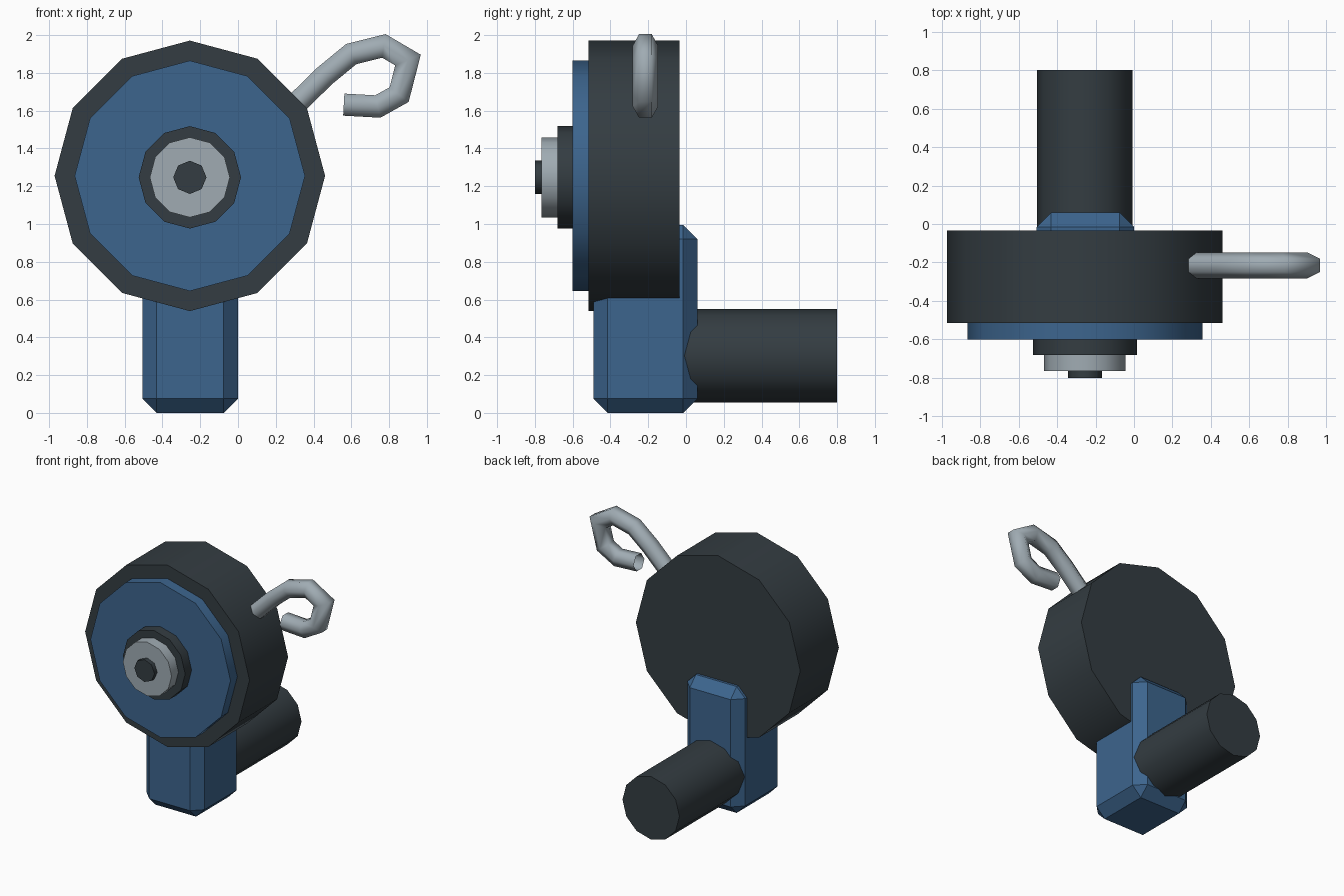
import bpy
import bmesh
import math
from mathutils import Vector

if "Cube" in bpy.data.objects:
    bpy.data.objects.remove(bpy.data.objects["Cube"])


def material(name, rgb):
    m = bpy.data.materials.new(name)
    m.use_nodes = True
    m.diffuse_color = (*rgb, 1)
    m.node_tree.nodes["Principled BSDF"].inputs["Base Color"].default_value = (*rgb, 1)
    return m


DARK = material("charcoal", (0.034, 0.046, 0.054))
BLUE = material("steel blue", (0.046, 0.130, 0.270))
SILVER = material("silver grey", (0.350, 0.410, 0.450))


def add_object(name, bm, mat, smooth_angle=None):
    bmesh.ops.recalc_face_normals(bm, faces=bm.faces)
    mesh = bpy.data.meshes.new(name)
    bm.to_mesh(mesh)
    bm.free()
    mesh.materials.append(mat)
    ob = bpy.data.objects.new(name, mesh)
    bpy.context.collection.objects.link(ob)
    if smooth_angle:
        bpy.ops.object.select_all(action='DESELECT')
        ob.select_set(True)
        bpy.context.view_layer.objects.active = ob
        bpy.ops.object.shade_smooth_by_angle(angle=math.radians(smooth_angle))
    return ob


CX = -0.255


def disc(name, mat, radius, y0, y1, z, sides=12):
    """Closed cylinder along y with a corner pointing straight up."""
    bm = bmesh.new()
    rings = []
    for y in (y0, y1):
        rings.append([bm.verts.new((CX + radius * math.sin(a), y, z + radius * math.cos(a)))
                      for a in (math.tau * i / sides for i in range(sides))])
        bm.faces.new(rings[-1])
    for i in range(sides):
        j = (i + 1) % sides
        bm.faces.new((rings[0][i], rings[0][j], rings[1][j], rings[1][i]))
    return add_object(name, bm, mat, 50)


# Stacked round parts, back to front
disc("drum", DARK, 0.716, -0.515, -0.035, 1.255)
disc("face_plate", BLUE, 0.61, -0.60, -0.50, 1.255)
disc("hub", DARK, 0.271, -0.68, -0.59, 1.247)
disc("hub_cap", SILVER, 0.212, -0.765, -0.67, 1.247)
disc("centre_pin", DARK, 0.088, -0.80, -0.755, 1.247, 8)

# Handle pointing backwards from the stem
disc("rear_handle", DARK, 0.248, -0.02, 0.80, 0.303)

# Upright stem with chamfered edges
bm = bmesh.new()
bmesh.ops.create_cube(bm, size=1)
for v in bm.verts:
    v.co = (CX + 0.002 + v.co.x * 0.505, -0.215 + v.co.y * 0.55, 0.4975 + v.co.z * 0.995)
bmesh.ops.bevel(bm, geom=bm.edges[:], offset=0.075, segments=1, affect='EDGES')
add_object("stem", bm, BLUE)


# Bent wire hook: six-sided tube with mitred bends and open ends
def tube(name, mat, path, y, radius, sides=6):
    pts = [Vector((x, y, z)) for x, z in path]
    across = Vector((0, 1, 0))
    bm = bmesh.new()
    rings = []
    for i, p in enumerate(pts):
        before = (p - pts[i - 1]).normalized() if i else (pts[1] - p).normalized()
        after = (pts[i + 1] - p).normalized() if i < len(pts) - 1 else before
        along = (before + after).normalized()
        normal = along.cross(across) / along.dot(before)
        rings.append([bm.verts.new(p + radius * (across * math.cos(a) + normal * math.sin(a)))
                      for a in (math.tau * k / sides for k in range(sides))])
    for r0, r1 in zip(rings, rings[1:]):
        for i in range(sides):
            j = (i + 1) % sides
            bm.faces.new((r0[i], r0[j], r1[j], r1[i]))
    return add_object(name, bm, mat, 80)


tube("hook", SILVER,
     [(0.24, 1.57), (0.46, 1.785), (0.60, 1.90), (0.772, 1.943), (0.90, 1.868),
      (0.853, 1.685), (0.74, 1.622), (0.56, 1.632)], -0.215, 0.0675)
